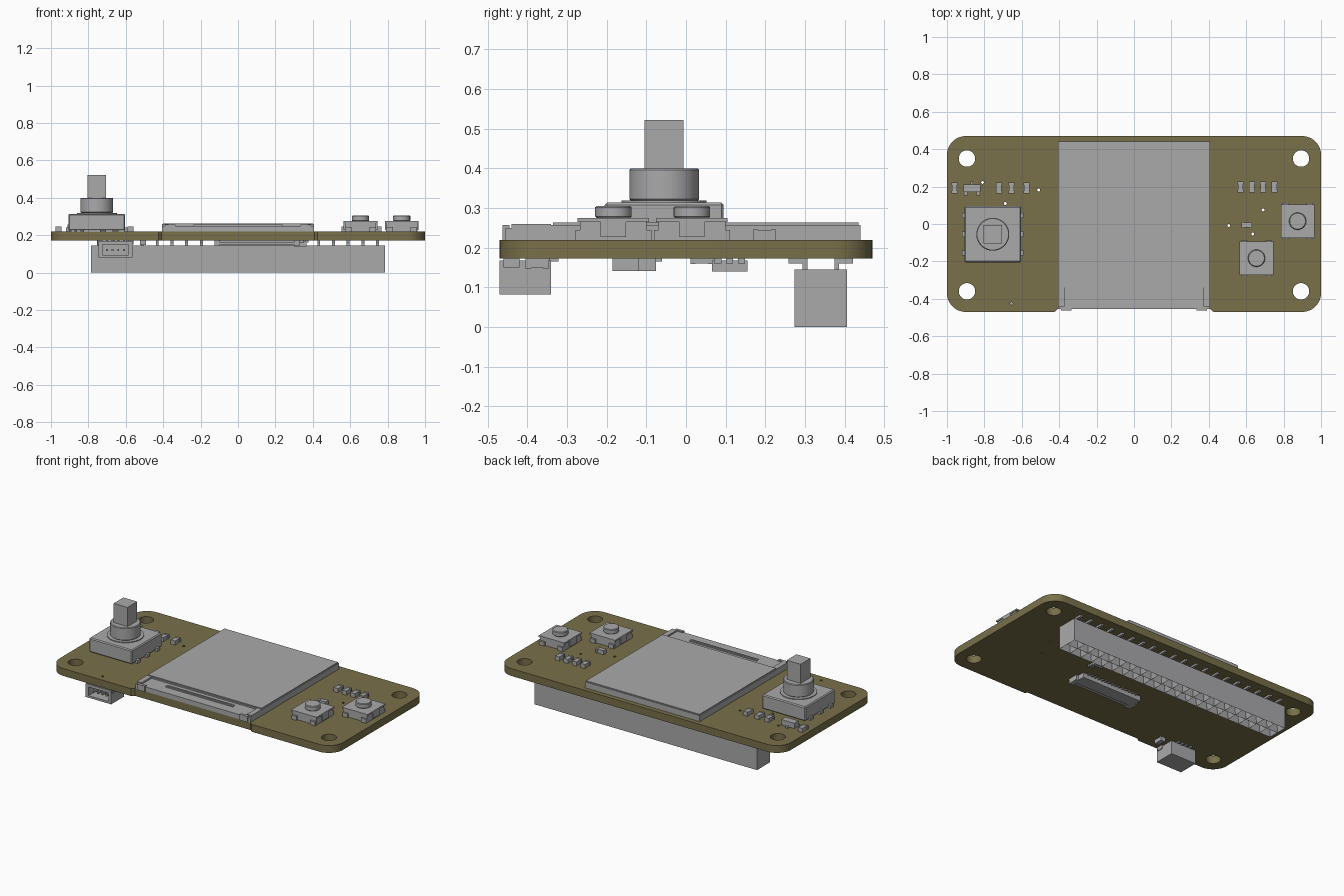
import bpy, bmesh, math
from mathutils import Matrix, Vector

cube = bpy.data.objects.get("Cube")
if cube:
    bpy.data.objects.remove(cube, do_unlink=True)


def material(name, rgb):
    m = bpy.data.materials.new(name)
    m.use_nodes = True
    m.diffuse_color = (*rgb, 1)
    m.node_tree.nodes["Principled BSDF"].inputs["Base Color"].default_value = (*rgb, 1)
    return m


OLIVE = material("olive board", (0.19, 0.16, 0.068))
GREY = material("plain grey", (0.4, 0.4, 0.41))
TOP, UNDER = 0.22, 0.173


def finish(name, mesh, mat, smooth=False):
    mesh.materials.clear()
    mesh.materials.append(mat)
    ob = bpy.data.objects.new(name, mesh)
    bpy.context.collection.objects.link(ob)
    if smooth:
        bpy.ops.object.select_all(action='DESELECT')
        ob.select_set(True)
        bpy.context.view_layer.objects.active = ob
        bpy.ops.object.shade_smooth_by_angle(angle=math.radians(35))
    return ob


def from_bmesh(name, bm, mat=GREY, smooth=False):
    mesh = bpy.data.meshes.new(name)
    bm.to_mesh(mesh)
    bm.free()
    return finish(name, mesh, mat, smooth)


def add_box(bm, x0, x1, y0, y1, z0, z1):
    mid = Vector((x0 + x1, y0 + y1, z0 + z1)) / 2
    size = Matrix.Diagonal((x1 - x0, y1 - y0, z1 - z0, 1))
    bmesh.ops.create_cube(bm, size=1, matrix=Matrix.Translation(mid) @ size)


def boxes(name, *specs):
    bm = bmesh.new()
    for s in specs:
        add_box(bm, *s)
    return from_bmesh(name, bm)


def bevel(ob, width, segments=1):
    mod = ob.modifiers.new("edge", 'BEVEL')
    mod.width, mod.segments = width, segments


def cylinder(name, x, y, r, z0, z1, r_top=None):
    bm = bmesh.new()
    bmesh.ops.create_cone(bm, cap_ends=True, segments=40, radius1=r, radius2=r_top or r,
                          depth=z1 - z0, matrix=Matrix.Translation((x, y, (z0 + z1) / 2)))
    return from_bmesh(name, bm, smooth=True)


def arc(x, y, r, start, sweep, n):
    return [(x + r * math.cos(start + sweep * i / n), y + r * math.sin(start + sweep * i / n))
            for i in range(n + 1)]


# Circuit board: filled outline with rounded corners, front notch and drilled holes
q = math.pi / 2
loops = [arc(0.9, 0.37, 0.1, 0, q, 10) + arc(-0.9, 0.37, 0.1, q, q, 10)
         + arc(-0.9, -0.37, 0.1, 2 * q, q, 10)
         + [(-0.425, -0.47), (-0.408, -0.455), (0.408, -0.455), (0.425, -0.47)]
         + arc(0.9, -0.37, 0.1, 3 * q, q, 10)]
for sx in (-1, 1):
    for y in (0.35, -0.36):
        loops.append(arc(sx * 0.893, y, 0.044, 0, 4 * q, 32)[:-1])
for x, y in ((-0.81, 0.222), (-0.51, 0.182), (-0.688, 0.11), (0.507, -0.008),
             (0.635, -0.053), (0.69, 0.075), (-0.655, -0.425)):
    loops.append(arc(x, y, 0.008, 0, 4 * q, 10)[:-1])
curve = bpy.data.curves.new("board_outline", 'CURVE')
curve.dimensions, curve.fill_mode = '2D', 'BOTH'
curve.extrude = (TOP - UNDER) / 2
for pts in loops:
    sp = curve.splines.new('POLY')
    sp.points.add(len(pts) - 1)
    for p, (x, y) in zip(sp.points, pts):
        p.co = (x, y, 0, 1)
    sp.use_cyclic_u = True
helper = bpy.data.objects.new("board_outline", curve)
bpy.context.collection.objects.link(helper)
deps = bpy.context.evaluated_depsgraph_get()
mesh = bpy.data.meshes.new_from_object(helper.evaluated_get(deps))
bpy.data.objects.remove(helper, do_unlink=True)
bm = bmesh.new()
bm.from_mesh(mesh)
bmesh.ops.remove_doubles(bm, verts=bm.verts, dist=1e-5)
bmesh.ops.recalc_face_normals(bm, faces=bm.faces)
bmesh.ops.translate(bm, verts=bm.verts, vec=(0, 0, (TOP + UNDER) / 2))
from_bmesh("circuit_board", bm, OLIVE, True)

# Display module: frame, glass, lower front shelf with slot bar, side brackets
boxes("display_frame", (-0.405, 0.405, -0.34, 0.44, TOP, 0.258))
boxes("display_glass", (-0.4, 0.4, -0.335, 0.435, 0.258, 0.264))
boxes("display_shelf", (-0.4, 0.4, -0.455, -0.34, TOP, 0.25))
boxes("ribbon_bar", (-0.237, 0.237, -0.392, -0.372, 0.25, 0.257))
boxes("ribbon_ridge", (-0.225, 0.225, -0.385, -0.379, 0.257, 0.26))
for side, s in (("left", 1), ("right", -1)):
    spans = ((0.372, 0.405, -0.44, -0.34, TOP, 0.26),
             (0.335, 0.39, -0.462, -0.445, TOP, 0.257),
             (0.385, 0.405, -0.455, -0.435, TOP, 0.25))
    boxes(side + "_display_bracket",
          *[(*sorted((s * a, s * b)), *rest) for a, b, *rest in spans])

# Joystick: chamfered base, collar, square shaft and solder tabs
JX, JY = -0.755, -0.055
bevel(boxes("joystick_base", (JX - 0.152, JX + 0.152, JY - 0.15, JY + 0.15, TOP + 0.004, 0.314)), 0.006)
cylinder("joystick_ring", JX, JY, 0.107, 0.314, 0.319)
bevel(cylinder("joystick_collar", JX, JY, 0.088, 0.319, 0.4), 0.004)
boxes("joystick_shaft", (JX - 0.049, JX + 0.049, JY - 0.049, JY + 0.049, 0.4, 0.522))
boxes("joystick_tabs", *[(JX + s * 0.155 - 0.01, JX + s * 0.155 + 0.01, JY + dy - 0.014, JY + dy + 0.014,
                          TOP, 0.24) for s in (-1, 1) for dy in (-0.1, 0, 0.1)])

# Two push buttons
for side, x, y in (("outer", 0.875, 0.015), ("inner", 0.655, -0.183)):
    boxes(side + "_button_body", (x - 0.084, x + 0.084, y - 0.084, y + 0.084, TOP, 0.265))
    boxes(side + "_button_cover", (x - 0.09, x + 0.09, y - 0.09, y + 0.09, 0.265, 0.275))
    boxes(side + "_button_clips", *[(x + s * 0.086 - 0.004, x + s * 0.086 + 0.004, y - 0.032, y + 0.032,
                                     0.227, 0.266) for s in (-1, 1)])
    boxes(side + "_button_leads", *[(x + s * 0.065 - 0.018, x + s * 0.065 + 0.018, y + t * 0.088 - 0.008,
                                     y + t * 0.088 + 0.008, TOP, 0.245) for s in (-1, 1) for t in (-1, 1)])
    bevel(cylinder(side + "_button_plunger", x, y, 0.046, 0.275, 0.306), 0.004)


# Small chips: body with two raised end caps
def chip(name, x, y, along_x=False, h=0.026, base=TOP, sign=1):
    specs = []
    for a, b, w, t in ((-0.018, 0.018, 0.014, h - 0.002), (-0.029, -0.016, 0.016, h), (0.016, 0.029, 0.016, h)):
        z = sorted((base, base + sign * t))
        specs.append((x + a, x + b, y - w, y + w, *z) if along_x else (x - w, x + w, y + a, y + b, *z))
    boxes(name, *specs)


for i, x in enumerate((-0.96, -0.723, -0.655, -0.574)):
    chip(f"right_chip_{i}", x, 0.192)
for i, x in enumerate((0.57, 0.63, 0.69, 0.75)):
    chip(f"left_chip_{i}", x, 0.198)
chip("middle_chip", 0.603, -0.005, along_x=True)

# Small transistor with three legs
boxes("transistor", (-0.912, -0.82, 0.17, 0.212, TOP + 0.004, 0.258),
      (-0.875, -0.86, 0.21, 0.228, TOP, 0.23),
      *[(x - 0.009, x + 0.009, 0.152, 0.172, TOP, 0.23) for x in (-0.9, -0.833)])

# Socket header under the board: 20 x 2 recessed square sockets
bm = bmesh.new()
bmesh.ops.create_grid(bm, x_segments=20, y_segments=2, size=1)
bmesh.ops.transform(bm, verts=bm.verts,
                    matrix=Matrix.Translation((0, 0.34, 0)) @ Matrix.Diagonal((0.785, 0.066, 1, 1)))
bmesh.ops.reverse_faces(bm, faces=bm.faces)
rim = [e for e in bm.edges if e.is_boundary]
sockets = bm.faces[:]
wall = bmesh.ops.extrude_edge_only(bm, edges=rim)["geom"]
bmesh.ops.translate(bm, verts=[v for v in wall if isinstance(v, bmesh.types.BMVert)], vec=(0, 0, 0.145))
bmesh.ops.holes_fill(bm, edges=[e for e in bm.edges if e.is_boundary], sides=0)
bmesh.ops.recalc_face_normals(bm, faces=bm.faces)
bmesh.ops.inset_individual(bm, faces=sockets, thickness=0.018, depth=0)
bmesh.ops.translate(bm, verts=list({v for f in sockets for v in f.verts}), vec=(0, 0, 0.04))
from_bmesh("socket_header", bm)

# Bent header pins: post plus outward foot
pins = []
for i in range(20):
    x = (i - 9.5) * 0.0785
    for s in (-1, 1):
        post = sorted((0.34 + s * 0.034, 0.34 + s * 0.046))
        foot = sorted((0.34 + s * 0.034, 0.34 + s * 0.081))
        pins += [(x - 0.008, x + 0.008, *post, 0.145, UNDER), (x - 0.008, x + 0.008, *foot, 0.161, UNDER)]
boxes("header_pins", *pins)

# Side-entry plug socket under the front edge: hollow shell with contacts
boxes("plug_socket", (-0.745, -0.565, -0.40, -0.34, 0.082, 0.168),
      (-0.745, -0.725, -0.47, -0.40, 0.082, 0.168), (-0.585, -0.565, -0.47, -0.40, 0.082, 0.168),
      (-0.725, -0.585, -0.47, -0.40, 0.15, 0.168), (-0.725, -0.585, -0.47, -0.40, 0.082, 0.095))
boxes("plug_contacts", *[(x - 0.005, x + 0.005, -0.455, -0.40, 0.115, 0.127)
                         for x in (-0.7, -0.67, -0.64, -0.61)])
boxes("plug_leads", *[(x - 0.006, x + 0.006, -0.345, -0.322, 0.165, UNDER)
                      for x in (-0.7, -0.67, -0.64, -0.61)],
      (-0.75, -0.725, -0.46, -0.42, 0.15, UNDER), (-0.585, -0.56, -0.46, -0.42, 0.15, UNDER))
chip("plug_chip", -0.508, -0.375, base=UNDER, sign=-1)

# Ribbon connector under the board: body, latch lip and end tabs
boxes("ribbon_connector", (-0.11, 0.315, -0.155, -0.075, 0.142, UNDER),
      (-0.125, 0.33, -0.185, -0.155, 0.15, 0.162), (-0.125, -0.095, -0.185, -0.12, 0.142, UNDER),
      (0.3, 0.33, -0.185, -0.12, 0.142, UNDER))
boxes("ribbon_contacts", *[(-0.075 + i * 0.025, -0.065 + i * 0.025, -0.075, -0.06, 0.166, UNDER)
                           for i in range(15)])

# Small regulator chip under the board
boxes("regulator", (0.3, 0.365, 0.066, 0.155, 0.14, 0.168),
      *[(x, x + 0.014, y - 0.009, y + 0.009, 0.16, UNDER)
        for x in (0.287, 0.364) for y in (0.08, 0.11, 0.14)])
chip("regulator_chip", 0.335, 0.04, base=UNDER, sign=-1, h=0.014)
